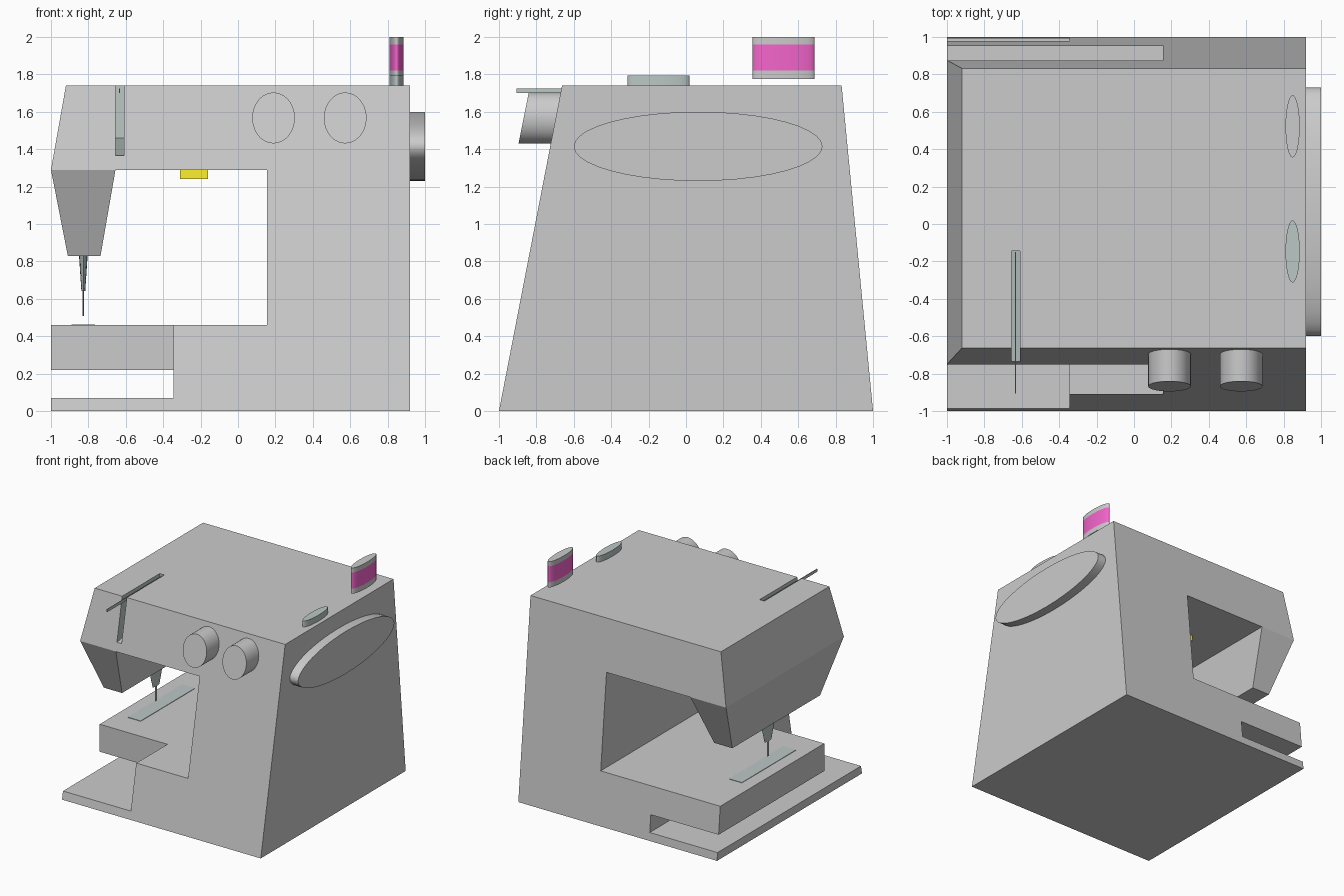
import bpy, bmesh
from mathutils import Matrix, Vector

if "Cube" in bpy.data.objects:
    bpy.data.objects.remove(bpy.data.objects["Cube"])


def material(name, rgb):
    m = bpy.data.materials.new(name)
    m.diffuse_color = (*rgb, 1)
    m.use_nodes = True
    m.node_tree.nodes["Principled BSDF"].inputs["Base Color"].default_value = m.diffuse_color
    return m


STEEL = material("steel", (0.5, 0.58, 0.56))
PINK = material("thread_pink", (0.9, 0.13, 0.6))
YELLOW = material("lamp_yellow", (1.0, 0.88, 0.03))


def finish(name, bm, mats=()):
    bmesh.ops.recalc_face_normals(bm, faces=bm.faces)
    me = bpy.data.meshes.new(name)
    bm.to_mesh(me)
    bm.free()
    for m in mats:
        me.materials.append(m)
    ob = bpy.data.objects.new(name, me)
    bpy.context.collection.objects.link(ob)
    return ob


def loft(name, a, b, mats=()):
    """Solid between two matching outlines."""
    bm = bmesh.new()
    va, vb = [[bm.verts.new(p) for p in ring] for ring in (a, b)]
    bm.faces.new(va)
    bm.faces.new(vb[::-1])
    n = len(va)
    for i in range(n):
        j = (i + 1) % n
        bm.faces.new((va[i], vb[i], vb[j], va[j]))
    return finish(name, bm, mats)


def side_prism(name, yz, x0, x1, mats=()):
    return loft(name, [(x0, y, z) for y, z in yz], [(x1, y, z) for y, z in yz], mats)


def rect(x0, x1, y0, y1, z):
    return [(x0, y0, z), (x1, y0, z), (x1, y1, z), (x0, y1, z)]


def cyl(name, centre, half, axis='Z', mat=None, end=1.0, lean=0.0, sides=40):
    """Elliptic cylinder or cone; lean shears y with height."""
    bm = bmesh.new()
    bmesh.ops.create_cone(bm, cap_ends=True, segments=sides, radius1=end, radius2=1, depth=2)
    if axis != 'Z':
        turn = Matrix.Rotation(1.5707963, 3, 'Y' if axis == 'X' else 'X')
        bmesh.ops.rotate(bm, verts=bm.verts, matrix=turn)
    for v in bm.verts:
        v.co = Vector([c * h for c, h in zip(v.co, half)])
        v.co.y += lean * v.co.z
        v.co += Vector(centre)
    ob = finish(name, bm, [mat] if mat else [])
    bpy.context.view_layer.objects.active = ob
    ob.select_set(True)
    bpy.ops.object.shade_smooth_by_angle(angle=0.7)
    ob.select_set(False)
    return ob


def cut(ob, cutter):
    mod = ob.modifiers.new("cut", 'BOOLEAN')
    mod.operation, mod.solver, mod.object = 'DIFFERENCE', 'EXACT', cutter
    bpy.context.view_layer.objects.active = ob
    bpy.ops.object.modifier_apply(modifier=mod.name)
    bpy.data.objects.remove(cutter)


# Body: C-shaped front outline with sloping front and back
TOP = 1.74
front_y = lambda z: -1 + 0.337 * z / TOP
back_y = lambda z: 1 - 0.168 * z / TOP
outline = [(-1, 0), (0.92, 0), (0.92, TOP), (-0.92, TOP), (-1, 1.29),
           (0.155, 1.29), (0.155, 0.46), (-1, 0.46)]
body = loft("body", [(x, front_y(z), z) for x, z in outline],
            [(x, back_y(z), z) for x, z in outline], [None, STEEL])

# Free arm: slot below it and a step back at the front
cut(body, side_prism("arm_cutter", [(-1.1, 0.07), (1.1, 0.07), (1.1, 0.22), (-0.48, 0.22),
                                    (-0.48, 0.6), (-1.1, 0.6)], -1.1, -0.345, [None, STEEL]))

# Thread slot with steel lining
slot = side_prism("slot_cutter", [(front_y(1.365) - 0.186, 1.335), (-0.145, 1.46),
                                  (-0.145, 1.85), (-0.92, 1.85)], -0.655, -0.61, [None, STEEL])
for p in slot.data.polygons:
    p.material_index = 1
cut(body, slot)

# Take-up lever: thin blade through the slot
loft("take_up_lever", rect(-0.635, -0.63, -0.905, -0.15, 1.70),
     rect(-0.635, -0.63, -0.905, -0.15, 1.725), [STEEL])

# Needle head, clamp, needle and plate
loft("needle_head", rect(-1, -0.655, front_y(1.29), back_y(1.29), 1.29),
     rect(-0.91, -0.735, -0.55, 0.66, 0.83))
cyl("needle_clamp", (-0.827, 0.05, 0.737), (0.023, 0.1, 0.095), mat=STEEL, end=0.45, sides=16)
cyl("needle", (-0.828, 0.05, 0.58), (0.004, 0.015, 0.072), mat=STEEL, sides=12)
loft("needle_plate", rect(-0.89, -0.765, -0.25, 0.5, 0.455),
     rect(-0.89, -0.765, -0.25, 0.5, 0.464), [STEEL])

# Lamp under the top arm
loft("lamp", rect(-0.31, -0.16, -0.23, 0.39, 1.24), rect(-0.31, -0.16, -0.23, 0.39, 1.295), [YELLOW])

# Hand wheel and front knobs
cyl("hand_wheel", (0.955, 0.065, 1.415), (0.045, 0.665, 0.185), axis='X')
for i, x in enumerate((0.19, 0.573)):
    cyl(f"knob_{i + 1}", (x, -0.775, 1.567), (0.114, 0.093, 0.136), axis='Y', lean=0.2)

# Bobbin winder disc and thread spool
cyl("winder_disc", (0.848, -0.147, 1.765), (0.038, 0.166, 0.028), mat=STEEL)
for name, z0, z1, mat in (("spool_base", 1.775, 1.82, None), ("spool_thread", 1.82, 1.96, PINK),
                          ("spool_cap", 1.96, 2.0, None)):
    cyl(name, (0.848, 0.522, (z0 + z1) / 2), (0.038, 0.166, (z1 - z0) / 2), mat=mat)
